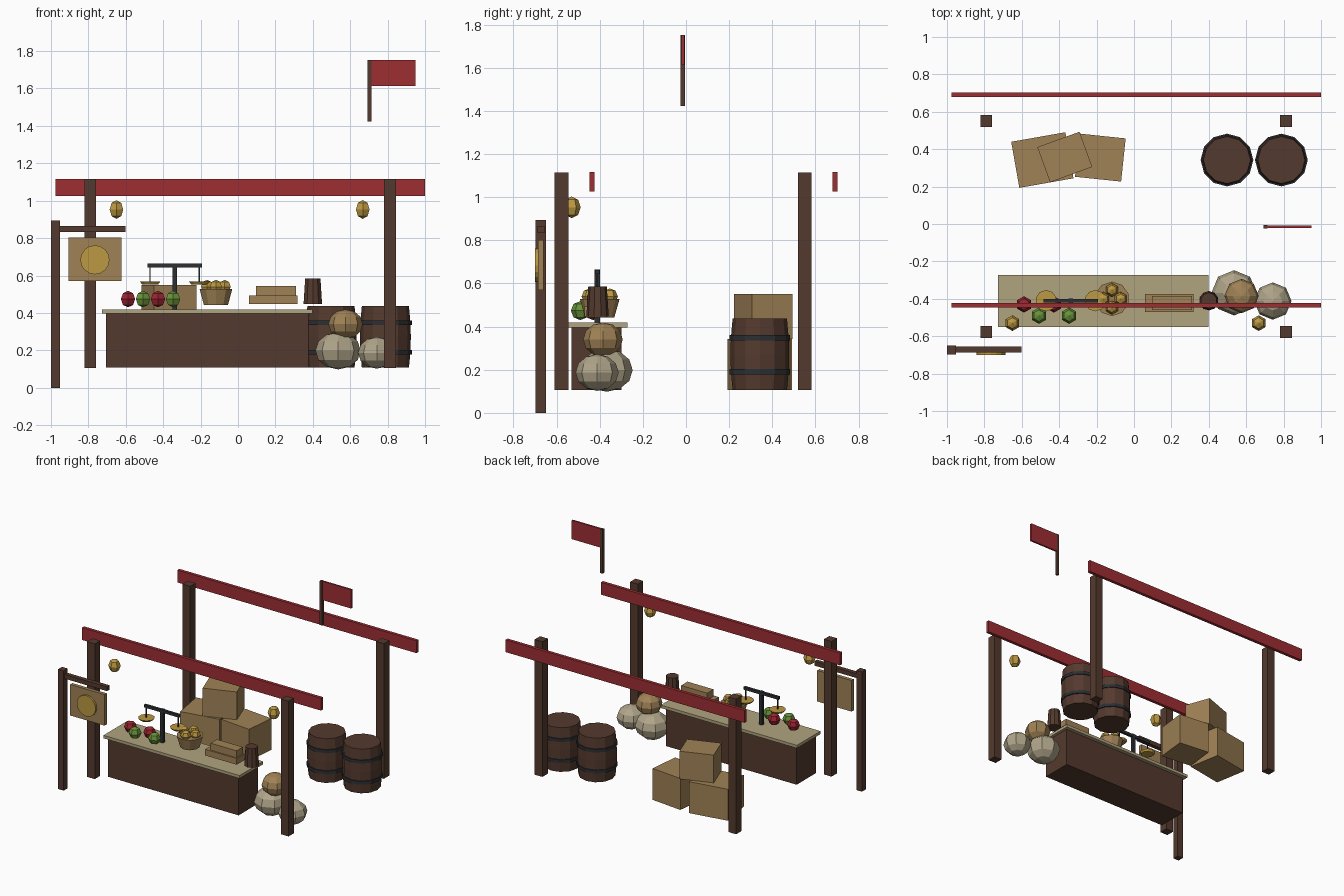
import bpy, bmesh, math
from mathutils import Matrix

if "Cube" in bpy.data.objects:
    bpy.data.objects.remove(bpy.data.objects["Cube"])


def material(name, r, g, b):
    lin = [((c / 255 + 0.055) / 1.055) ** 2.4 for c in (r, g, b)]
    m = bpy.data.materials.new(name)
    m.diffuse_color = (*lin, 1)
    m.use_nodes = True
    m.node_tree.nodes["Principled BSDF"].inputs["Base Color"].default_value = m.diffuse_color
    return m


WOOD = material("dark wood", 84, 58, 46)
RED = material("red cloth", 158, 46, 50)
TAN = material("crate wood", 160, 130, 86)
LINEN = material("counter linen", 176, 163, 126)
SACK = material("sack cloth", 176, 165, 138)
GOLD = material("gold", 188, 152, 66)
GREEN = material("green fruit", 104, 146, 58)
CRIMSON = material("red fruit", 156, 36, 50)
IRON = material("dark iron", 44, 47, 51)


def finish(name, bm, mat, loc, rot=0):
    bmesh.ops.recalc_face_normals(bm, faces=bm.faces)
    me = bpy.data.meshes.new(name)
    bm.to_mesh(me)
    bm.free()
    me.materials.append(mat)
    ob = bpy.data.objects.new(name, me)
    ob.location = loc
    ob.rotation_euler.z = rot
    bpy.context.collection.objects.link(ob)
    return ob


def box(name, mat, x, y, z, rot=0):
    """Box from (min, max) ranges, turned about its own centre."""
    bm = bmesh.new()
    bmesh.ops.create_cube(bm, size=1)
    bmesh.ops.scale(bm, vec=(x[1] - x[0], y[1] - y[0], z[1] - z[0]), verts=bm.verts)
    return finish(name, bm, mat, [sum(r) / 2 for r in (x, y, z)], math.radians(rot))


def ball(name, mat, loc, r, rz=None, seg=6, rings=4):
    bm = bmesh.new()
    bmesh.ops.create_uvsphere(bm, u_segments=seg, v_segments=rings, radius=1)
    bmesh.ops.scale(bm, vec=(r, r, rz or r), verts=bm.verts)
    return finish(name, bm, mat, loc)


def lathe(name, mat, loc, profile, seg):
    """Closed solid of revolution from (radius, z) points."""
    bm = bmesh.new()
    rings = [[bm.verts.new((r * math.sin(2 * math.pi * i / seg),
                            r * math.cos(2 * math.pi * i / seg), z))
              for i in range(seg)] for r, z in profile]
    for a, b in zip(rings, rings[1:]):
        for i in range(seg):
            j = (i + 1) % seg
            bm.faces.new((a[i], a[j], b[j], b[i]))
    bm.faces.new(rings[0])
    bm.faces.new(rings[-1])
    return finish(name, bm, mat, loc)


# Stall posts and cloth valances
for px in (-0.79, 0.812):
    for py in (-0.577, 0.55):
        box("post", WOOD, (px - 0.032, px + 0.032), (py - 0.032, py + 0.032), (0.105, 1.115))
for vy in (-0.435, 0.69):
    box("valance", RED, (-0.977, 1.0), (vy - 0.012, vy + 0.012), (1.025, 1.117))

# Flag
box("flag_pole", WOOD, (0.693, 0.713), (-0.025, -0.005), (1.423, 1.752))
box("flag", RED, (0.711, 0.95), (-0.021, -0.007), (1.612, 1.752))

# Hanging sign
box("sign_post", WOOD, (-1.0, -0.953), (-0.697, -0.65), (0, 0.895))
box("sign_arm", WOOD, (-0.955, -0.602), (-0.688, -0.656), (0.834, 0.866))
box("sign_board", TAN, (-0.907, -0.623), (-0.686, -0.66), (0.57, 0.802))
disc = lathe("sign_disc", GOLD, (-0.765, -0.685, 0.684), [(0.078, 0), (0.078, 0.015)], 16)
disc.rotation_euler.x = math.pi / 2

# Lanterns
for lx in (-0.65, 0.667):
    ball("lantern", GOLD, (lx, -0.53, 0.953), 0.042, 0.05)

# Counter
box("counter_body", WOOD, (-0.705, 0.376), (-0.53, -0.30), (0.107, 0.398))
box("counter_top", LINEN, (-0.727, 0.398), (-0.55, -0.272), (0.396, 0.418))

# Loose fruit on the counter
for i, fx in enumerate((-0.588, -0.508, -0.428, -0.347)):
    ball("fruit", (CRIMSON, GREEN)[i % 2], (fx, (-0.43, -0.49)[i % 2], 0.474), 0.044)

# Balance scale
box("scale_column", IRON, (-0.349, -0.325), (-0.423, -0.399), (0.418, 0.665))
box("scale_beam", IRON, (-0.484, -0.193), (-0.421, -0.401), (0.643, 0.663))
for sx in (-0.47, -0.207):
    box("scale_rod", IRON, (sx - 0.003, sx + 0.003), (-0.414, -0.408), (0.565, 0.645))
    lathe("scale_pan", GOLD, (sx, -0.41, 0.552), [(0.045, 0), (0.057, 0.015)], 10)

# Basket of fruit
lathe("basket", TAN, (-0.118, -0.40, 0.443), [(0.068, 0), (0.092, 0.085)], 10)
for a in range(4):
    t = a * math.pi / 2
    ball("basket_fruit", GOLD, (-0.118 + 0.047 * math.cos(t), -0.40 + 0.047 * math.sin(t), 0.54), 0.037)

# Small boxes and mug
box("lower_box", TAN, (0.058, 0.318), (-0.47, -0.375), (0.447, 0.493))
box("upper_box", TAN, (0.095, 0.31), (-0.46, -0.385), (0.493, 0.545))
lathe("mug", WOOD, (0.40, -0.41, 0.447), [(0.052, 0), (0.043, 0.138)], 10)

# Sacks
ball("large_sack", SACK, (0.535, -0.368, 0.198), 0.121, 0.1, 8, 6)
ball("small_sack", SACK, (0.742, -0.412, 0.187), 0.1, 0.085, 8, 6)
ball("top_sack", TAN, (0.575, -0.385, 0.34), 0.092, 0.079, 8, 6)

# Barrels with iron hoops
for bx in (0.497, 0.788):
    lathe("barrel", WOOD, (bx, 0.342, 0.107),
          [(0.126, 0), (0.134, 0.085), (0.136, 0.165), (0.134, 0.24), (0.126, 0.33)], 12)
    for hz in (0.179, 0.336):
        lathe("barrel_hoop", IRON, (bx, 0.342, hz), [(0.141, 0), (0.141, 0.024)], 12)

# Stacked crates: centre x, y, half width, half depth, z range, turn
for cx, cy, w, d, z, turn in ((-0.49, 0.342, 0.147, 0.125, (0.107, 0.342), 10),
                              (-0.18, 0.355, 0.124, 0.116, (0.107, 0.342), -6),
                              (-0.37, 0.358, 0.12, 0.1, (0.342, 0.55), 20)):
    box("crate", TAN, (cx - w, cx + w), (cy - d, cy + d), z, turn)
